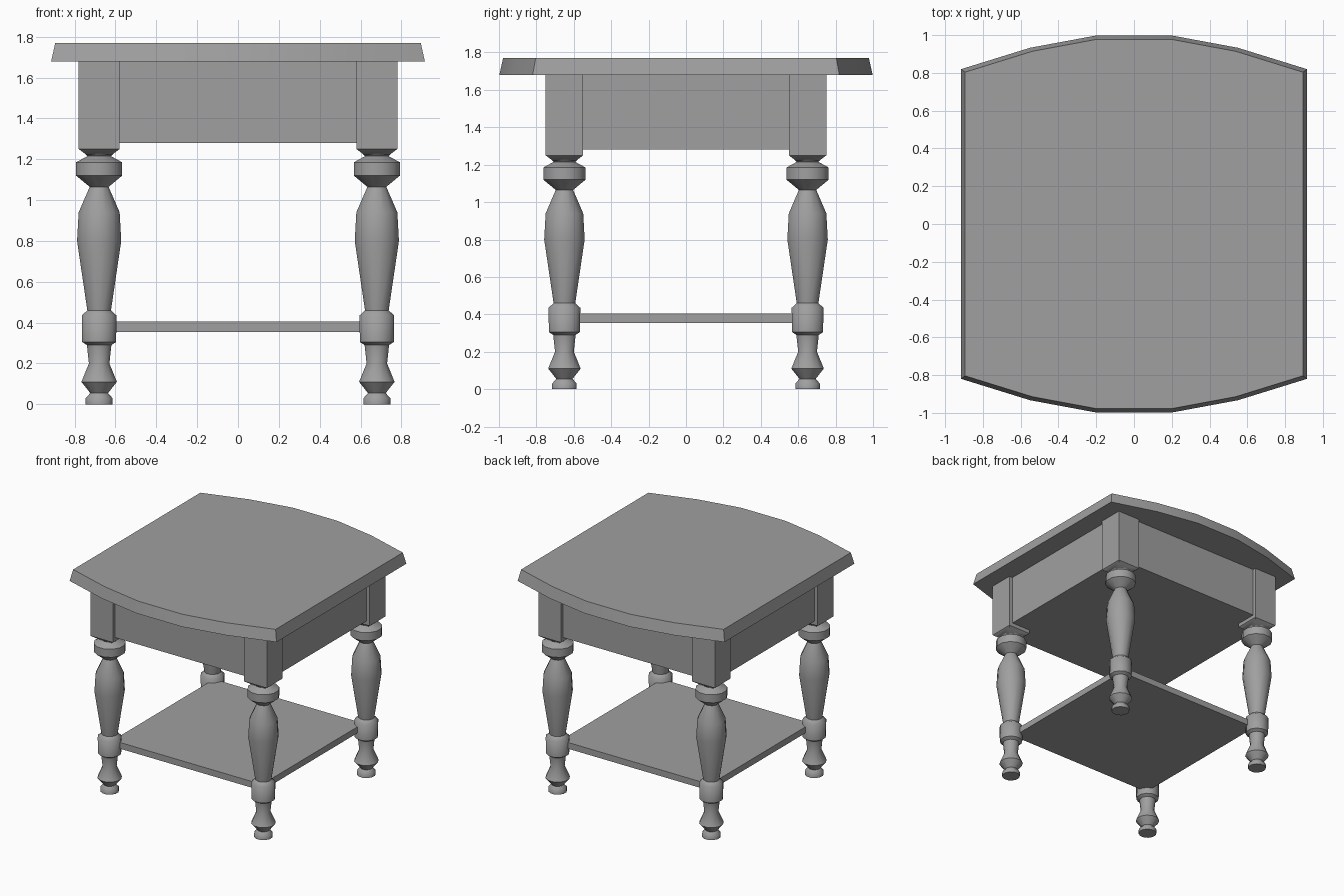
import bpy, bmesh, math

if "Cube" in bpy.data.objects:
    bpy.data.objects.remove(bpy.data.objects["Cube"])

grey = bpy.data.materials.new("plain grey")
grey.diffuse_color = (0.35, 0.35, 0.35, 1)
grey.use_nodes = True
grey.node_tree.nodes["Principled BSDF"].inputs["Base Color"].default_value = grey.diffuse_color


def finish(name, bm, angle):
    bmesh.ops.recalc_face_normals(bm, faces=bm.faces)
    mesh = bpy.data.meshes.new(name)
    bm.to_mesh(mesh)
    bm.free()
    mesh.materials.append(grey)
    ob = bpy.data.objects.new(name, mesh)
    bpy.context.collection.objects.link(ob)
    bpy.ops.object.select_all(action='DESELECT')
    bpy.context.view_layer.objects.active = ob
    ob.select_set(True)
    bpy.ops.object.shade_smooth_by_angle(angle=math.radians(angle))
    return ob


def loft(bm, rings):
    """Skin a stack of equal-length point rings and cap both ends."""
    vr = [[bm.verts.new(p) for p in ring] for ring in rings]
    n = len(vr[0])
    for a, b in zip(vr, vr[1:]):
        for i in range(n):
            j = (i + 1) % n
            bm.faces.new((a[i], a[j], b[j], b[i]))
    bm.faces.new(vr[0][::-1])
    bm.faces.new(vr[-1])


def box(name, hx, hy, z0, z1):
    bm = bmesh.new()
    loft(bm, [[(-hx, -hy, z), (hx, -hy, z), (hx, hy, z), (-hx, hy, z)] for z in (z0, z1)])
    return finish(name, bm, 30)


# Turned legs with square upper blocks
PROFILE = [(0.068, 0), (0.068, 0.03), (0.045, 0.055), (0.09, 0.11), (0.052, 0.20),
           (0.062, 0.29), (0.086, 0.305), (0.088, 0.435), (0.06, 0.46), (0.112, 0.80),
           (0.104, 0.94), (0.048, 1.065), (0.117, 1.12), (0.117, 1.185), (0.06, 1.215),
           (0.09, 1.245)]
SIDES = 12
for sx, xname in ((-1, "left"), (1, "right")):
    for sy, yname in ((-1, "front"), (1, "back")):
        cx, cy = sx * 0.68, sy * 0.65
        bm = bmesh.new()
        loft(bm, [[(cx + r * math.cos(math.tau * (i + .5) / SIDES),
                    cy + r * math.sin(math.tau * (i + .5) / SIDES), z)
                   for i in range(SIDES)] for r, z in PROFILE])
        # square block, tapering slightly into the neck
        loft(bm, [[(cx + h * a, cy + h * b, z) for a, b in ((-1, -1), (1, -1), (1, 1), (-1, 1))]
                  for h, z in ((0.06, 1.22), (0.1, 1.25), (0.1, 1.685))])
        finish(f"{yname}_{xname}_leg", bm, 50)

# Apron box and lower shelf
box("apron", 0.75, 0.725, 1.28, 1.685)
box("shelf", 0.66, 0.64, 0.355, 0.405)

# Table top with bowed front and back and sloping edge
half = [(0.915, 0.82), (0.55, 0.933), (0.2, 0.998)]
back = half + [(-x, y) for x, y in reversed(half)]
outline = back + [(-x, -y) for x, y in back]


def top_ring(inset, z):
    return [(x * (1 - inset / 0.915), y * (1 - inset), z) for x, y in outline]


bm = bmesh.new()
loft(bm, [top_ring(0, 1.68), top_ring(0.02, 1.77)])
finish("table_top", bm, 30)
